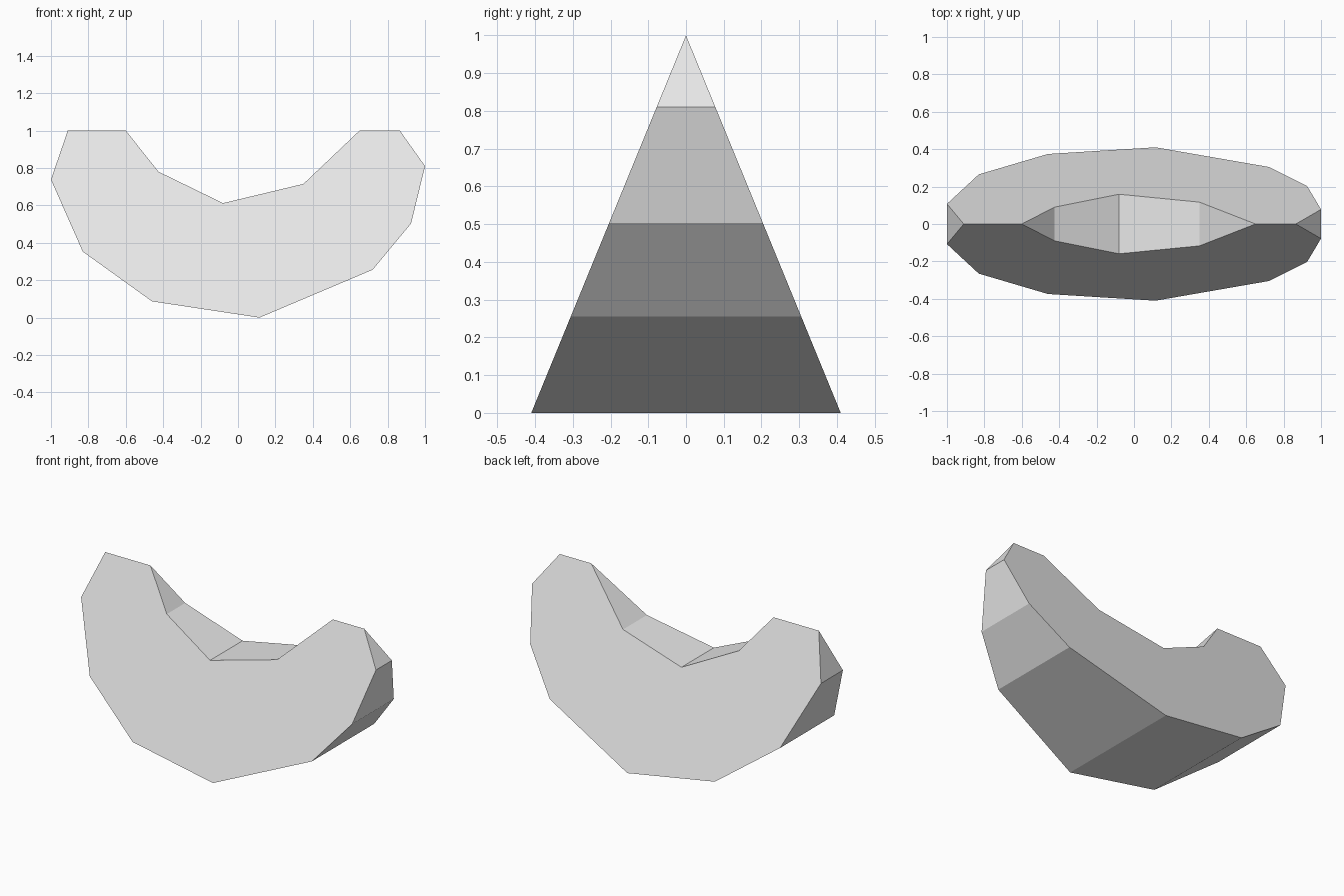
import bpy
import bmesh

cube = bpy.data.objects.get("Cube")
if cube:
    bpy.data.objects.remove(cube, do_unlink=True)

# Crescent outline in x, z
OUTLINE = [(-0.91, 1), (-0.6, 1), (-0.425, 0.78), (-0.08, 0.612),
           (0.35, 0.715), (0.65, 1), (0.865, 1), (1, 0.81),
           (0.925, 0.503), (0.72, 0.256), (0.115, 0), (-0.46, 0.087),
           (-0.83, 0.353), (-1, 0.738)]
BASE_HALF_DEPTH = 0.41

# Single plain grey
grey = bpy.data.materials.new("light grey")
grey.use_nodes = True
colour = (0.8, 0.8, 0.8, 1)
grey.diffuse_color = colour
grey.node_tree.nodes["Principled BSDF"].inputs["Base Color"].default_value = colour

# Front and back sheets lean together and meet in a sharp ridge at the top
bm = bmesh.new()


def sheet(side):
    verts = [bm.verts.new((x, side * BASE_HALF_DEPTH * (1 - z), z)) for x, z in OUTLINE]
    bm.faces.new(verts)
    return verts


front, back = sheet(-1), sheet(1)

# Rim faces between the sheets, narrowing to triangles at the tips
for i in range(len(OUTLINE)):
    j = (i + 1) % len(OUTLINE)
    if OUTLINE[i][1] < 1 or OUTLINE[j][1] < 1:
        bm.faces.new((front[i], front[j], back[j], back[i]))
bmesh.ops.remove_doubles(bm, verts=bm.verts[:], dist=0.0001)
bmesh.ops.recalc_face_normals(bm, faces=bm.faces[:])

mesh = bpy.data.meshes.new("crescent_wedge")
bm.to_mesh(mesh)
bm.free()
mesh.materials.append(grey)
wedge = bpy.data.objects.new("crescent_wedge", mesh)
bpy.context.collection.objects.link(wedge)
